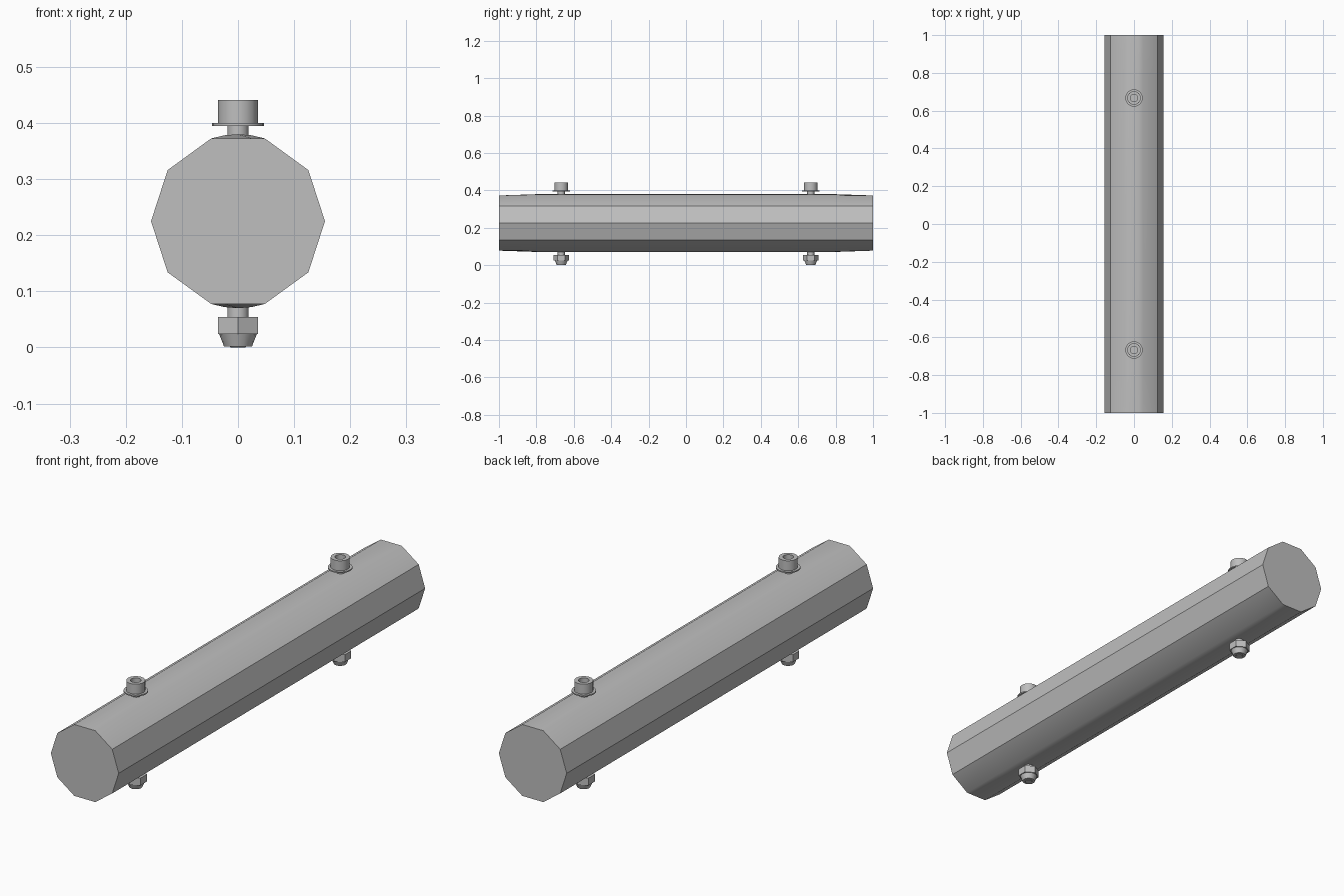
import bpy, bmesh, math

cube = bpy.data.objects.get("Cube")
if cube:
    bpy.data.objects.remove(cube)

steel = bpy.data.materials.new("grey steel")
steel.use_nodes = True
steel.diffuse_color = (0.52, 0.52, 0.52, 1)
steel.node_tree.nodes["Principled BSDF"].inputs["Base Color"].default_value = (0.52, 0.52, 0.52, 1)

CENTRE_Z, RADIUS, BOLT_Y = 0.225, 0.155, 0.667


def finish(name, bm, smooth=30):
    bmesh.ops.recalc_face_normals(bm, faces=bm.faces)
    mesh = bpy.data.meshes.new(name)
    bm.to_mesh(mesh)
    bm.free()
    mesh.materials.append(steel)
    obj = bpy.data.objects.new(name, mesh)
    bpy.context.collection.objects.link(obj)
    bpy.ops.object.select_all(action="DESELECT")
    obj.select_set(True)
    bpy.context.view_layer.objects.active = obj
    bpy.ops.object.shade_smooth_by_angle(angle=math.radians(smooth))
    return obj


def section(bulge):
    """Ten-sided outline whose top and bottom flats can swell to an arc."""
    points = []
    for i in range(10):
        a = math.radians(36 * i)
        points.append((RADIUS * math.cos(a), RADIUS * math.sin(a)))
        if i in (2, 7):
            for step in (9, 18, 27):
                b = a + math.radians(step)
                flat = math.copysign(RADIUS * math.sin(math.radians(72)), math.sin(b))
                points.append((RADIUS * math.cos(b), flat + bulge * (RADIUS * math.sin(b) - flat)))
    return points


# Long rod: flat-sided at the ends, slightly swollen along the bolted length
bm = bmesh.new()
rings = [[bm.verts.new((x, y, CENTRE_Z + z)) for x, z in section(bulge)]
         for y, bulge in ((-1, 0), (-0.78, 1), (0.78, 1), (1, 0))]
for a, b in zip(rings, rings[1:]):
    for i in range(len(a)):
        j = (i + 1) % len(a)
        bm.faces.new((a[i], a[j], b[j], b[i]))
bm.faces.new(rings[0])
bm.faces.new(rings[-1])
finish("rod", bm)


def lathe(name, profile, y, sides, turn=0):
    """Closed solid from (radius, z) rings, capped at both ends."""
    bm = bmesh.new()
    loops = []
    for r, z in profile:
        angles = [turn + math.tau * i / sides for i in range(sides)]
        loops.append([bm.verts.new((r * math.cos(a), y + r * math.sin(a), z)) for a in angles])
    for a, b in zip(loops, loops[1:]):
        for i in range(sides):
            j = (i + 1) % sides
            bm.faces.new((a[i], a[j], b[j], b[i]))
    bm.faces.new(loops[0])
    bm.faces.new(loops[-1])
    return finish(name, bm)


# Two through-bolts, each with washer, socket head and lock nut
for side, y in (("front", -BOLT_Y), ("back", BOLT_Y)):
    lathe(side + "_bolt_shaft", [(0.019, 0.01), (0.019, 0.41)], y, 16)
    lathe(side + "_washer", [(0.046, 0.395), (0.046, 0.4)], y, 24)
    lathe(side + "_bolt_head", [(0.036, 0.4), (0.036, 0.441), (0.02, 0.441), (0.02, 0.418)], y, 16)
    lathe(side + "_hex_nut", [(0.0415, 0.024), (0.0415, 0.054)], y, 6, math.pi / 6)
    lathe(side + "_nut_collar", [(0.034, 0.025), (0.025, 0.002), (0.015, 0.002), (0.013, 0.0)], y, 16)
